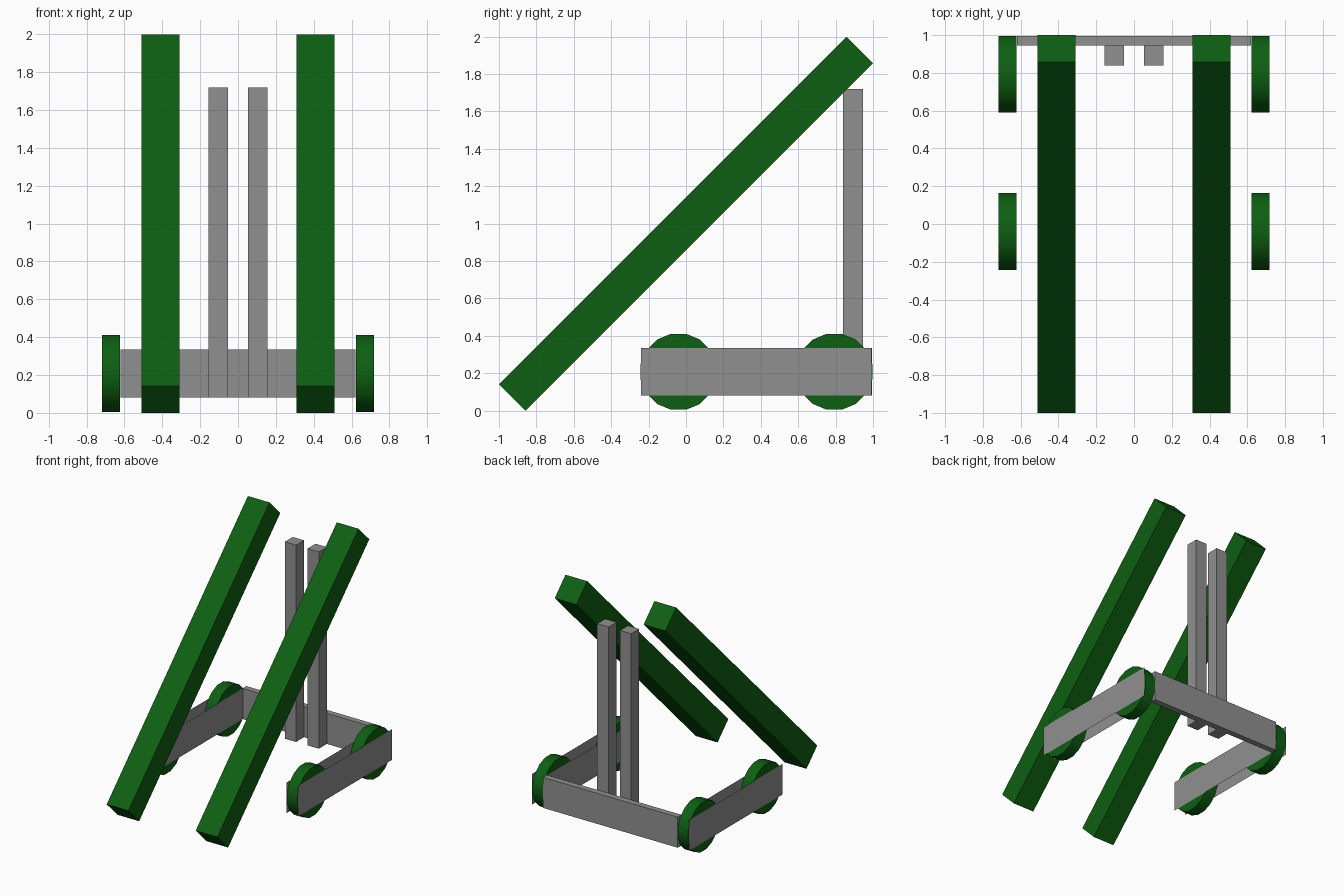
import bpy
import math

if "Cube" in bpy.data.objects:
    bpy.data.objects.remove(bpy.data.objects["Cube"])


def material(name, rgb):
    m = bpy.data.materials.new(name)
    m.diffuse_color = (*rgb, 1)
    m.use_nodes = True
    m.node_tree.nodes["Principled BSDF"].inputs["Base Color"].default_value = m.diffuse_color
    return m


green = material("dark_green", (0.004, 0.115, 0.006))
grey = material("mid_grey", (0.28, 0.28, 0.28))


def box(name, x, y, z, mat):
    """Box from (min, max) ranges."""
    rng = (x, y, z)
    bpy.ops.mesh.primitive_cube_add(size=1, location=[(a + b) / 2 for a, b in rng])
    ob = bpy.context.object
    ob.name = name
    ob.scale = [b - a for a, b in rng]
    ob.data.materials.append(mat)
    return ob


def panel(name, x, y, z):
    """Thin upright sheet facing along x."""
    me = bpy.data.meshes.new(name)
    me.from_pydata([(x, y[0], z[0]), (x, y[1], z[0]), (x, y[1], z[1]), (x, y[0], z[1])],
                   [], [(0, 1, 2, 3) if x > 0 else (3, 2, 1, 0)])
    me.materials.append(grey)
    ob = bpy.data.objects.new(name, me)
    bpy.context.collection.objects.link(ob)


def wheel(name, x, y):
    n, apothem = 16, 0.203
    bpy.ops.mesh.primitive_cylinder_add(vertices=n, radius=apothem / math.cos(math.pi / n),
                                        depth=0.095, location=(x, y, 0.208))
    ob = bpy.context.object
    ob.name = name
    # half a facet of roll first, so a flat rests on the ground, then lay the axle along x
    ob.rotation_mode = 'ZYX'
    ob.rotation_euler = (0, math.pi / 2, math.pi / n)
    ob.data.materials.append(green)
    bpy.ops.object.shade_smooth_by_angle(angle=math.radians(30))


FRAME_Z = (0.08, 0.335)

# Rear cross plate
box("rear_plate", (-0.62, 0.62), (0.945, 0.995), FRAME_Z, grey)

for s, side in ((-1, "left"), (1, "right")):
    # Slanted rail at 45 degrees
    rail = box("rail_" + side, (s * 0.41 - 0.1, s * 0.41 + 0.1), (-1.314, 1.314), (0.9, 1.1), green)
    rail.rotation_euler.x = math.pi / 4
    # Upright post
    box("post_" + side, (s * 0.105 - 0.052, s * 0.105 + 0.052), (0.84, 0.945), (0.08, 1.72), grey)
    # Wheel guards: open pair of sheets with wheels between
    for part, x in (("inner", 0.617), ("outer", 0.723)):
        panel(f"guard_{part}_{side}", s * x, (-0.24, 0.992), FRAME_Z)
    for end, y in (("front", -0.04), ("rear", 0.793)):
        wheel(f"wheel_{end}_{side}", s * 0.67, y)
